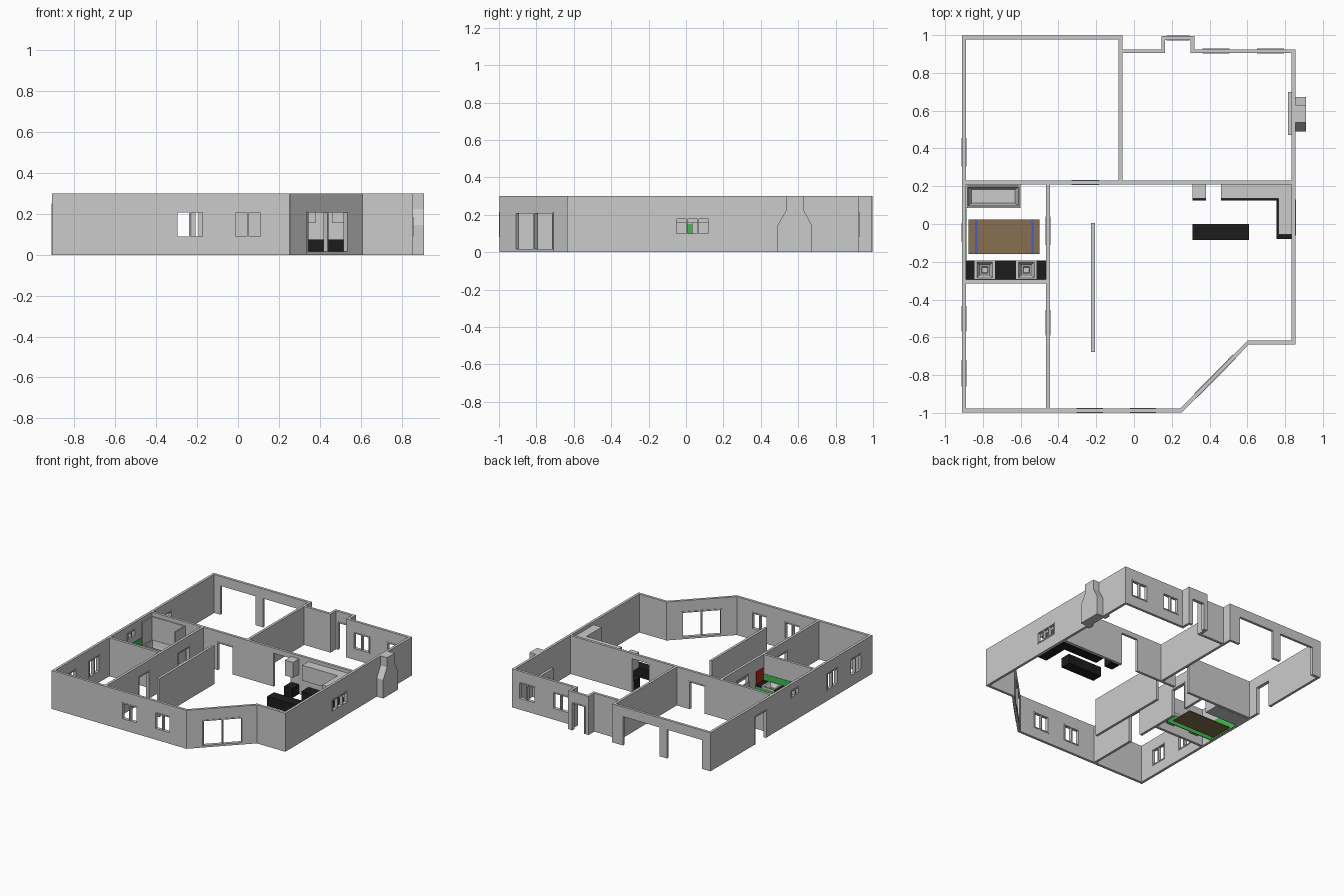
import bpy, bmesh, math
from mathutils import Vector

if "Cube" in bpy.data.objects:
    bpy.data.objects.remove(bpy.data.objects["Cube"])

H, T = 0.30, 0.02          # wall height and thickness


def material(name, rgb):
    m = bpy.data.materials.new(name)
    m.diffuse_color = (*rgb, 1)
    m.use_nodes = True
    m.node_tree.nodes["Principled BSDF"].inputs["Base Color"].default_value = m.diffuse_color
    return m


BLACK = material("black", (0.012, 0.012, 0.012))
BROWN = material("brown", (0.25, 0.16, 0.08))
BLUE = material("blue", (0.05, 0.1, 0.7))
GREEN = material("green", (0.05, 0.5, 0.08))
RED = material("red", (0.5, 0.02, 0.01))


def finish(name, bm, mat=None):
    bmesh.ops.recalc_face_normals(bm, faces=bm.faces[:])
    me = bpy.data.meshes.new(name)
    bm.to_mesh(me)
    bm.free()
    ob = bpy.data.objects.new(name, me)
    bpy.context.collection.objects.link(ob)
    if mat:
        me.materials.append(mat)
    return ob


def box(name, x0, x1, y0, y1, z0, z1, mat=None):
    bm = bmesh.new()
    bmesh.ops.create_cube(bm, size=1)
    for v in bm.verts:
        v.co = ((x0 + x1) / 2 + v.co.x * (x1 - x0),
                (y0 + y1) / 2 + v.co.y * (y1 - y0),
                (z0 + z1) / 2 + v.co.z * (z1 - z0))
    return finish(name, bm, mat)


def loft(name, rings, mat=None):
    """Rectangular rings (cx, cy, half_x, half_y, z) joined in order."""
    bm = bmesh.new()
    loops = [[bm.verts.new((cx + sx * hx, cy + sy * hy, z))
              for sx, sy in ((-1, -1), (1, -1), (1, 1), (-1, 1))]
             for cx, cy, hx, hy, z in rings]
    for a, b in zip(loops, loops[1:]):
        for i in range(4):
            j = (i + 1) % 4
            bm.faces.new((a[i], a[j], b[j], b[i]))
    bm.faces.new(loops[0])
    bm.faces.new(loops[-1])
    return finish(name, bm, mat)


def panel(name, origin, d, s0, s1, z0, z1, holes, thick, mat=None):
    """Upright slab along direction d with rectangular holes (s0, s1, z0, z1)."""
    ss = sorted({s0, s1, *[v for h in holes for v in h[:2]]})
    zs = sorted({z0, z1, *[v for h in holes for v in h[2:]]})
    bm = bmesh.new()
    grid = [[bm.verts.new((origin.x + d.x * s, origin.y + d.y * s, z)) for z in zs] for s in ss]
    for i in range(len(ss) - 1):
        for k in range(len(zs) - 1):
            s, z = (ss[i] + ss[i + 1]) / 2, (zs[k] + zs[k + 1]) / 2
            if not any(h[0] < s < h[1] and h[2] < z < h[3] for h in holes):
                bm.faces.new((grid[i][k], grid[i + 1][k], grid[i + 1][k + 1], grid[i][k + 1]))
    bmesh.ops.delete(bm, geom=[v for v in bm.verts if not v.link_faces], context='VERTS')
    ob = finish(name, bm, mat)
    mod = ob.modifiers.new("thickness", 'SOLIDIFY')
    mod.thickness, mod.offset = thick, 0
    return ob


def wall(name, p0, p1, openings=(), ext=(T / 2, T / 2)):
    """Openings are (start, end, z0, z1, panes); panes 0 = plain, -1 = door frame."""
    a, b = Vector(p0), Vector(p1)
    d = (b - a).normalized()
    off = a.x if abs(d.x) > 0.99 else a.y if abs(d.y) > 0.99 else 0
    ops = [(o[0] - off, o[1] - off, *o[2:]) for o in openings]
    panel(name, a, d, -ext[0], (b - a).length + ext[1], 0, H, [o[:4] for o in ops], T)
    f = 0.009
    for i, (s0, s1, z0, z1, n) in enumerate(ops):
        if n == 0:
            continue
        if n < 0:
            holes = [(s0 + f, s1 - f, z0, z1 - f)]
        else:
            w = (s1 - s0 - f) / n
            holes = [(s0 + f + w * k, s0 + w * (k + 1), z0 + f, z1 - f) for k in range(n)]
        panel(f"{name}_frame_{i}", a, d, s0, s1, z0, z1, holes, 0.026)


WZ = (0.08, 0.215, 2)      # usual window
DZ = (0, 0.22, -1)         # usual door

# Outer walls
wall("front_wall", (-0.90, -0.987), (0.25, -0.987),
     [(-0.305, -0.165, *WZ), (-0.02, 0.117, *WZ)], (T / 2, 0.003))
wall("corner_wall", (0.25, -0.987), (0.605, -0.627), [(0.112, 0.402, 0.008, 0.215, 2)], (0.003, 0.003))
wall("front_right_wall", (0.605, -0.627), (0.845, -0.627), (), (0.003, T / 2))
wall("right_wall", (0.845, -0.627), (0.845, 0.915), [(-0.06, 0.13, 0.09, 0.185, 3)])
wall("left_wall", (-0.90, -0.987), (-0.90, 0.988),
     [(-0.86, -0.72, *WZ), (-0.57, -0.435, *WZ), (-0.095, 0.005, 0.19, 0.25, 2), (0.305, 0.455, *DZ)])
wall("garage_back_wall", (-0.90, 0.988), (-0.072, 0.988),
     [(-0.835, -0.535, 0, 0.225, 0), (-0.468, -0.155, 0, 0.225, 0)])
wall("lounge_back_wall_left", (-0.072, 0.915), (0.155, 0.915))
wall("lounge_back_wall_right", (0.31, 0.915), (0.845, 0.915),
     [(0.362, 0.505, *WZ), (0.65, 0.795, *WZ)])
wall("entry_side_left", (0.155, 0.915), (0.155, 0.985))
wall("entry_side_right", (0.31, 0.915), (0.31, 0.985))
wall("entry_wall", (0.155, 0.985), (0.31, 0.985), [(0.172, 0.293, *DZ)])

# Inner walls
wall("garage_side_wall", (-0.072, 0.22), (-0.072, 0.988))
wall("middle_wall", (-0.90, 0.22), (0.845, 0.22),
     [(-0.33, -0.185, *DZ), (0.16, 0.305, 0, 0.26, 0)])
wall("bedroom_hall_wall", (-0.455, -0.987), (-0.455, 0.22),
     [(-0.59, -0.455, *DZ), (-0.11, 0.04, *DZ)])
wall("bathroom_wall", (-0.90, -0.305), (-0.455, -0.305))
wall("hall_partition", (-0.217, -0.667), (-0.217, -0.005))

# Chimney with sloped shoulders, and the fireplace surround inside
bm = bmesh.new()
profile = [(0.49, 0), (0.672, 0), (0.672, 0.145), (0.63, 0.225), (0.63, H),
           (0.537, H), (0.537, 0.225), (0.49, 0.145)]
face = bm.faces.new([bm.verts.new((0.853, y, z)) for y, z in profile])
ext = bmesh.ops.extrude_face_region(bm, geom=[face])
bmesh.ops.translate(bm, vec=(0.057, 0, 0), verts=[g for g in ext["geom"] if isinstance(g, bmesh.types.BMVert)])
finish("chimney", bm)
panel("fireplace_surround", Vector((0.826, 0.0)), Vector((0, 1)), 0.47, 0.70, 0, 0.14,
      [(0.52, 0.65, 0, 0.09)], 0.022)

# Kitchen: black base units, grey wall units, island
for name, x0, x1, y0, y1 in (("base_unit_end", 0.31, 0.38, 0.125, 0.21),
                             ("base_unit_back", 0.46, 0.835, 0.125, 0.21),
                             ("base_unit_right", 0.755, 0.835, -0.08, 0.125),
                             ("island", 0.31, 0.61, -0.085, 0.0)):
    box(name, x0, x1, y0, y1, 0, 0.075, BLACK)
for name, x0, x1, y0, y1 in (("wall_unit_end", 0.31, 0.38, 0.135, 0.21),
                             ("wall_unit_back", 0.46, 0.835, 0.135, 0.21),
                             ("wall_unit_right", 0.765, 0.835, -0.055, 0.135)):
    box(name, x0, x1, y0, y1, 0.155, 0.275)

# Bathtub with a three-sided surround
cx, cy = -0.745, 0.146
loft("bathtub", [(cx, cy, 0.145, 0.062, 0), (cx, cy, 0.145, 0.062, 0.09), (cx, cy, 0.133, 0.051, 0.09),
                 (cx, cy, 0.127, 0.045, 0.05), (cx, cy, 0.115, 0.036, 0.02)])
box("surround_back", -0.89, -0.60, 0.20, 0.208, 0.09, 0.27)
box("surround_left", -0.89, -0.882, 0.084, 0.20, 0.09, 0.27)
box("surround_right", -0.608, -0.60, 0.084, 0.20, 0.09, 0.27)

# Double vanity: cabinet front, counter sections, stepped sinks
box("vanity_front", -0.89, -0.465, -0.20, -0.194, 0, 0.09, GREEN)
for i, (x0, x1) in enumerate(((-0.89, -0.845), (-0.735, -0.625), (-0.515, -0.465))):
    box(f"vanity_counter_{i}", x0, x1, -0.295, -0.192, 0.09, 0.102, BLACK)
for i, x in enumerate((-0.79, -0.57)):
    loft(f"sink_{i}", [(x, -0.244, 0.035, 0.035, 0.05), (x, -0.244, 0.055, 0.051, 0.09),
                       (x, -0.244, 0.055, 0.051, 0.104), (x, -0.244, 0.042, 0.042, 0.104),
                       (x, -0.244, 0.026, 0.026, 0.075), (x, -0.244, 0.018, 0.018, 0.075),
                       (x, -0.244, 0.014, 0.014, 0.06)])

# Painted panels in the bathroom
box("green_splashback", -0.89, -0.465, -0.295, -0.292, 0.10, 0.15, GREEN)
box("green_side_panel", -0.89, -0.887, -0.19, 0.083, 0, 0.15, GREEN)
box("red_side_panel", -0.468, -0.465, -0.29, -0.20, 0.105, 0.20, RED)

# Striped bath mat
box("bath_mat", -0.875, -0.50, -0.158, 0.025, 0, 0.008, BROWN)
for i, x in enumerate((-0.835, -0.537)):
    box(f"mat_stripe_{i}", x - 0.006, x + 0.006, -0.158, 0.025, 0.008, 0.0095, BLUE)
